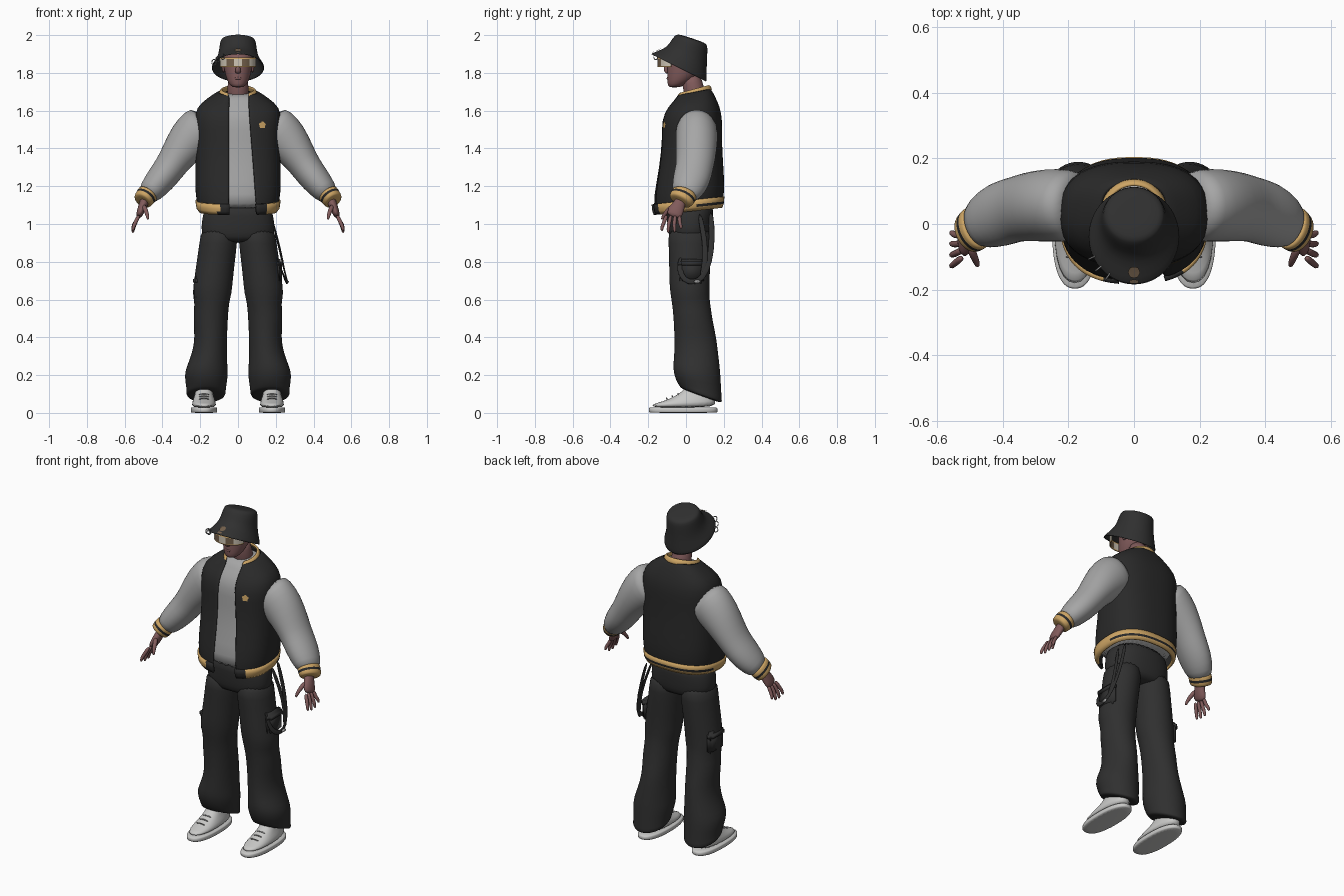
import bpy, bmesh
from math import sin, cos, pi, acos, radians
from mathutils import Vector

if "Cube" in bpy.data.objects:
    bpy.data.objects.remove(bpy.data.objects["Cube"])


def material(name, r, g, b):
    m = bpy.data.materials.new(name)
    m.diffuse_color = (r, g, b, 1)
    m.use_nodes = True
    node = m.node_tree.nodes["Principled BSDF"]
    node.inputs["Base Color"].default_value = (r, g, b, 1)
    node.inputs["Roughness"].default_value = 0.8
    return m


BLACK = material("jacket black", .022, .022, .022)
CHARCOAL = material("trouser charcoal", .029, .029, .029)
GREY = material("sleeve grey", .38, .38, .38)
SKIN = material("skin", .22, .105, .105)
TAN = material("ribbing tan", .62, .38, .13)
WHITE = material("shoe white", .58, .58, .57)
BROWN = material("lens brown", .17, .115, .07)
CREAM = material("lens cream", .62, .56, .46)
METAL = material("metal grey", .35, .35, .35)


def finish(name, bm, mats, subsurf=0, thick=0):
    """Turn a bmesh into a smooth object with optional thickness."""
    bmesh.ops.recalc_face_normals(bm, faces=bm.faces)
    mesh = bpy.data.meshes.new(name)
    bm.to_mesh(mesh)
    bm.free()
    for m in mats:
        mesh.materials.append(m)
    mesh.polygons.foreach_set("use_smooth", [True] * len(mesh.polygons))
    ob = bpy.data.objects.new(name, mesh)
    bpy.context.collection.objects.link(ob)
    if thick:
        mod = ob.modifiers.new("thickness", "SOLIDIFY")
        mod.thickness, mod.offset = thick, 0
    if subsurf:
        mod = ob.modifiers.new("smooth", "SUBSURF")
        mod.levels = mod.render_levels = subsurf
    return ob


def skin_rings(rings, name, mats, rule, closed, caps, subsurf, thick):
    """Bridge rows of points; rule(center, row) picks the material."""
    bm = bmesh.new()
    rows = [[bm.verts.new(p) for p in ring] for ring in rings]
    n = len(rows[0])
    for r, (a, b) in enumerate(zip(rows, rows[1:])):
        for i in range(n if closed else n - 1):
            j = (i + 1) % n
            f = bm.faces.new((a[i], a[j], b[j], b[i]))
            if rule:
                f.material_index = rule(f.calc_center_median(), r)
    for on, row in zip(caps, (rows[0], rows[-1])):
        if on:
            bm.faces.new(row)
    return finish(name, bm, mats, subsurf, thick)


def loft(name, rings, mats, n=24, side=1, p=2, gap=None, arc=None, rule=None,
         caps=(True, True), subsurf=1, thick=0):
    """Horizontal rings (x, y, z, rx, ry, slope); gap(z) opens the front."""
    out = []
    closed = not (gap or arc)
    for cx, cy, cz, rx, ry, slope in rings:
        a0, a1 = arc or (0, 2 * pi)
        if gap:
            right, left = gap(cz)
            a0 = -acos((left / rx) ** (p / 2))
            a1 = pi + acos((right / rx) ** (p / 2))
        pts = []
        for i in range(n):
            a = a0 + (a1 - a0) * i / (n if closed else n - 1)
            c, s = cos(a), sin(a)
            dx = rx * abs(c) ** (2 / p) * (1 if c > 0 else -1)
            dy = ry * abs(s) ** (2 / p) * (1 if s > 0 else -1)
            pts.append((side * (cx + dx), cy + dy, cz + slope * dy))
        out.append(pts)
    return skin_rings(out, name, mats, rule, closed, caps if closed else (False, False), subsurf, thick)


def tube(name, path, mats, side=1, ref=(0, 1, 0), n=12, rule=None, subsurf=1):
    """Elliptic sections (x, y, z, ra, rb) square to the path; ra lies along ref."""
    pos = [Vector(q[:3]) for q in path]
    out = []
    for i, q in enumerate(path):
        t = (pos[min(i + 1, len(pos) - 1)] - pos[max(i - 1, 0)]).normalized()
        u = Vector(ref)
        u = (u - t * u.dot(t)).normalized()
        v = t.cross(u)
        ring = []
        for k in range(n):
            a = 2 * pi * k / n
            w = pos[i] + u * q[3] * cos(a) + v * q[4] * sin(a)
            ring.append((side * w.x, w.y, w.z))
        out.append(ring)
    return skin_rings(out, name, mats, rule, True, (True, True), subsurf, 0)


def box(name, loc, size, mat):
    bm = bmesh.new()
    bmesh.ops.create_cube(bm, size=1)
    for v in bm.verts:
        v.co = Vector(loc) + Vector(a * b for a, b in zip(v.co, size))
    bmesh.ops.bevel(bm, geom=bm.edges[:], offset=min(size) * .35, segments=2, affect="EDGES")
    return finish(name, bm, [mat])


def patch(name, loc, w, h, mat, target, flat=False, wave=0):
    """Thin badge wrapped onto a surface."""
    bm = bmesh.new()
    pts = []
    for i in range(20):
        a = 2 * pi * i / 20
        r = 1 + wave * sin(5 * a)
        d = (w * r * cos(a), 0, h * r * sin(a))
        pts.append(bm.verts.new(Vector(loc) + Vector((d[0], d[2], 0) if flat else d)))
    bm.faces.new(pts)
    bmesh.ops.poke(bm, faces=bm.faces)
    ob = finish(name, bm, [mat])
    mod = ob.modifiers.new("wrap", "SHRINKWRAP")
    mod.target, mod.offset, mod.wrap_mode = target, .005, "ABOVE_SURFACE"


# Torso: jacket shell open at the front over a shirt
torso = [(0, .01, 1.08, .205, .175, .11), (0, .015, 1.16, .222, .185, .08),
         (0, .027, 1.3, .22, .165, 0), (0, .03, 1.45, .216, .153, 0),
         (0, .03, 1.55, .226, .157, 0), (0, .04, 1.615, .216, .135, 0),
         (0, .045, 1.66, .16, .105, .1), (0, .04, 1.7, .095, .085, .2)]


def opening(z):
    return .045, .055 + max(0, 1.6 - z) * .08


jacket = loft("jacket_body", torso, [BLACK], 40, p=2.5, gap=opening, thick=.012)
loft("shirt", [(x, y, z, rx * .93, ry * .9, s) for x, y, z, rx, ry, s in torso], [GREY], 32, p=2.5)
hem = [(0, .01, z, rx, ry, .11) for z, rx, ry in
       ((1.07, .2, .175), (1.088, .213, .182), (1.1, .214, .183), (1.125, .218, .186))]
loft("jacket_hem", hem, [TAN, BLACK], 56, p=2.5, gap=opening, subsurf=0, thick=.016,
     rule=lambda c, r: int((r == 1 and c.y > .05) or (c.y < 0 and -.1 < c.x < .15)))
collar = [(0, .035, 1.68, .1, .1, .25), (0, .035, 1.7, .094, .093, .27), (0, .035, 1.712, .084, .082, .27)]
loft("collar", collar, [TAN], 28, gap=lambda z: (.05, .055), thick=.012)
patch("chest_badge", (.16, -.2, 1.53), .027, .018, TAN, jacket, wave=.12)

# Head and neck
tube("neck", [(0, .055, 1.64, .062, .065), (0, .045, 1.7, .055, .056), (0, .02, 1.8, .056, .056)], [SKIN], n=16)
loft("head", [(0, -.062, 1.722, .028, .03, 0), (0, -.048, 1.74, .048, .05, 0), (0, -.02, 1.78, .066, .08, 0),
              (0, -.005, 1.83, .076, .094, 0), (0, .0, 1.88, .08, .096, 0), (0, .01, 1.93, .07, .075, 0)], [SKIN])
tube("nose", [(0, -.09, 1.86, .012, .009), (0, -.108, 1.825, .013, .012), (0, -.106, 1.806, .012, .017),
              (0, -.09, 1.8, .008, .012)], [SKIN])
tube("lips", [(-.024, -.087, 1.77, .006, .005), (0, -.1, 1.772, .008, .008), (.024, -.087, 1.77, .006, .005)], [SKIN])

# Bucket hat tilted back
hat = loft("bucket_hat", [(0, -.04, 1.825, .14, .147, -.5), (0, -.015, 1.862, .115, .122, -.45),
                          (0, .005, 1.895, .1, .102, -.4), (0, .018, 1.94, .095, .092, -.36),
                          (0, .028, 1.97, .09, .083, -.33), (0, .03, 1.978, .08, .072, -.33),
                          (0, .03, 1.98, .03, .03, -.33)],
           [CHARCOAL], 32, caps=(False, True), thick=.007)
patch("crown_badge", (0, -.2, 1.965), .02, .018, BROWN, hat)
patch("brim_badge", (0, -.16, 1.95), .022, .02, BROWN, hat, flat=True)
for i in range(3):
    a = radians(205 + 15 * i)
    tube_pts = [(.14 * cos(a) + .013 * cos(b) * cos(a), -.04 + .147 * sin(a) + .013 * cos(b) * sin(a),
                 1.825 - .0735 * sin(a) + .016 * sin(b), .003, .003)
                for b in [radians(30 * k) for k in range(13)]]
    tube("brim_ring_%d" % (i + 1), tube_pts, [METAL], ref=(sin(a), -cos(a), 0), n=6)

# Sunglasses: curved lens band with a thin frame and temples
loft("lens_band", [(0, -.03, z, .098, .118, 0) for z in (1.83, 1.836, 1.874, 1.882)], [BROWN, CREAM, TAN], 40, p=2.4,
     arc=(radians(200), radians(340)), subsurf=0, thick=.005,
     rule=lambda c, r: 2 if r != 1 else int(abs(c.x) < .018 or abs(c.x) > .062))

for side, label in ((1, "left"), (-1, "right")):
    def part(name):
        return label + "_" + name

    tube(part("temple"), [(.094, -.06, 1.868, .004, .004), (.09, .03, 1.86, .004, .004)], [TAN], side, n=6)
    loft(part("ear"), [(.077, .01, z, r * .6, r, 0) for z, r in ((1.8, .008), (1.83, .018), (1.86, .02))], [SKIN], 10, side)

    # Arm: puffy sleeve, ribbed cuff, hand
    tube(part("sleeve"), [(.165, .055, 1.52, .1, .115), (.2, .056, 1.5, .112, .128), (.26, .058, 1.445, .113, .118),
                          (.325, .052, 1.355, .106, .092), (.36, .045, 1.3, .1, .084), (.41, .03, 1.235, .102, .08),
                          (.46, .006, 1.175, .085, .068), (.487, -.012, 1.145, .062, .05)], [GREY], side, n=20)
    tube(part("cuff"), [(.474, -.006, 1.165, .062, .052), (.478, -.008, 1.16, .07, .057), (.488, -.016, 1.146, .07, .056),
                        (.493, -.02, 1.139, .069, .055), (.506, -.03, 1.122, .065, .052), (.508, -.032, 1.119, .05, .04)],
         [TAN, BLACK], side, n=24, rule=lambda c, r: int(r == 2))
    tube(part("palm"), [(.485, -.015, 1.15, .03, .026), (.502, -.038, 1.1, .034, .024), (.514, -.055, 1.07, .045, .022),
                        (.528, -.066, 1.035, .042, .015)], [SKIN], side)
    for i in range(4):
        y = -.1 + .022 * i
        tip = -.128 + .034 * i
        drop = (.01, 0, .002, .02)[i]
        tube(part("finger_%d" % (i + 1)), [(.522, y, 1.05, .012, .012), (.545, (y + tip) / 2 - .005, 1.005, .011, .011),
             (.556, tip, .97 + drop, .01, .01), (.557, tip, .952 + drop, .006, .006)], [SKIN], side, n=8)
    tube(part("thumb"), [(.502, -.065, 1.1, .015, .016), (.487, -.1, 1.07, .013, .013), (.478, -.122, 1.04, .01, .01),
                         (.476, -.128, 1.022, .006, .006)], [SKIN], side, n=8)

    # Wide trouser leg with folds
    loft(part("trouser_leg"), [(.098, .02, .99, .098, .118, 0), (.104, .02, .9, .1, .113, 0), (.118, .02, .8, .102, .11, 0),
                               (.13, .018, .7, .103, .107, 0), (.138, .02, .63, .105, .105, -.1),
                               (.138, .027, .58, .09, .1, .1), (.146, .037, .5, .093, .104, -.1),
                               (.143, .05, .4, .085, .111, 0), (.15, .053, .32, .092, .116, .1),
                               (.163, .056, .25, .107, .124, -.1), (.169, .058, .2, .118, .126, -.1),
                               (.168, .07, .13, .104, .118, -.25), (.17, .08, .1, .105, .112, -.36),
                               (.17, .08, .088, .1, .108, -.36)], [CHARCOAL], 24, side)
    low = 0 if side > 0 else .09
    box(part("cargo_pocket"), (side * .213, .03, .75 - low), (.04, .13, .13), CHARCOAL)
    box(part("pocket_flap"), (side * .217, .03, .79 - low), (.045, .14, .05), CHARCOAL)

    # Trainer: sole, upper, laces
    loft(part("sole"), [(.18, -.015, z, .07, .183, 0) for z in (0, .004, .026, .03)], [WHITE], 32, side, p=2.4)
    loft(part("shoe_upper"), [(.18, -.016, .026, .066, .178, 0), (.18, -.012, .055, .064, .168, .05),
                              (.18, .012, .08, .054, .135, .15), (.18, .045, .105, .047, .095, .15),
                              (.18, .07, .14, .043, .068, .1), (.18, .07, .16, .04, .06, 0)], [WHITE], 24, side, p=2.3)
    for i in range(3):
        y, z = -.1 + .03 * i, .077 + .012 * i
        tube(part("lace_%d" % (i + 1)), [(.15, y, z - .006, .004, .004), (.18, y - .004, z + .004, .004, .004),
                                         (.21, y, z - .006, .004, .004)], [METAL], side, n=6)

# Trouser seat, hanging strap and buckle
loft("trouser_seat", [(0, .02, 1.12, .17, .13, 0), (0, .02, 1.04, .188, .122, 0), (0, .02, .98, .196, .118, 0),
                      (0, .02, .93, .19, .11, 0), (0, .02, .9, .14, .09, 0)], [CHARCOAL], 32, p=2.3)
strap = [(.17, .13, 1.07), (.205, .14, .92), (.235, .125, .8), (.256, .09, .71), (.262, .04, .69),
         (.25, -.01, .7), (.23, -.04, .76), (.2, -.02, .83)]
tube("hanging_strap", [q + (.004, .016) for q in strap], [CHARCOAL], ref=(1, 0, 0))
tube("second_strap", [(.17, .07, 1.06, .004, .014), (.212, .1, .92, .004, .014), (.238, .105, .8, .004, .014),
                      (.252, .08, .72, .004, .014)], [CHARCOAL], ref=(1, 0, 0))
box("strap_buckle", (.262, .06, .695), (.014, .035, .018), METAL)
